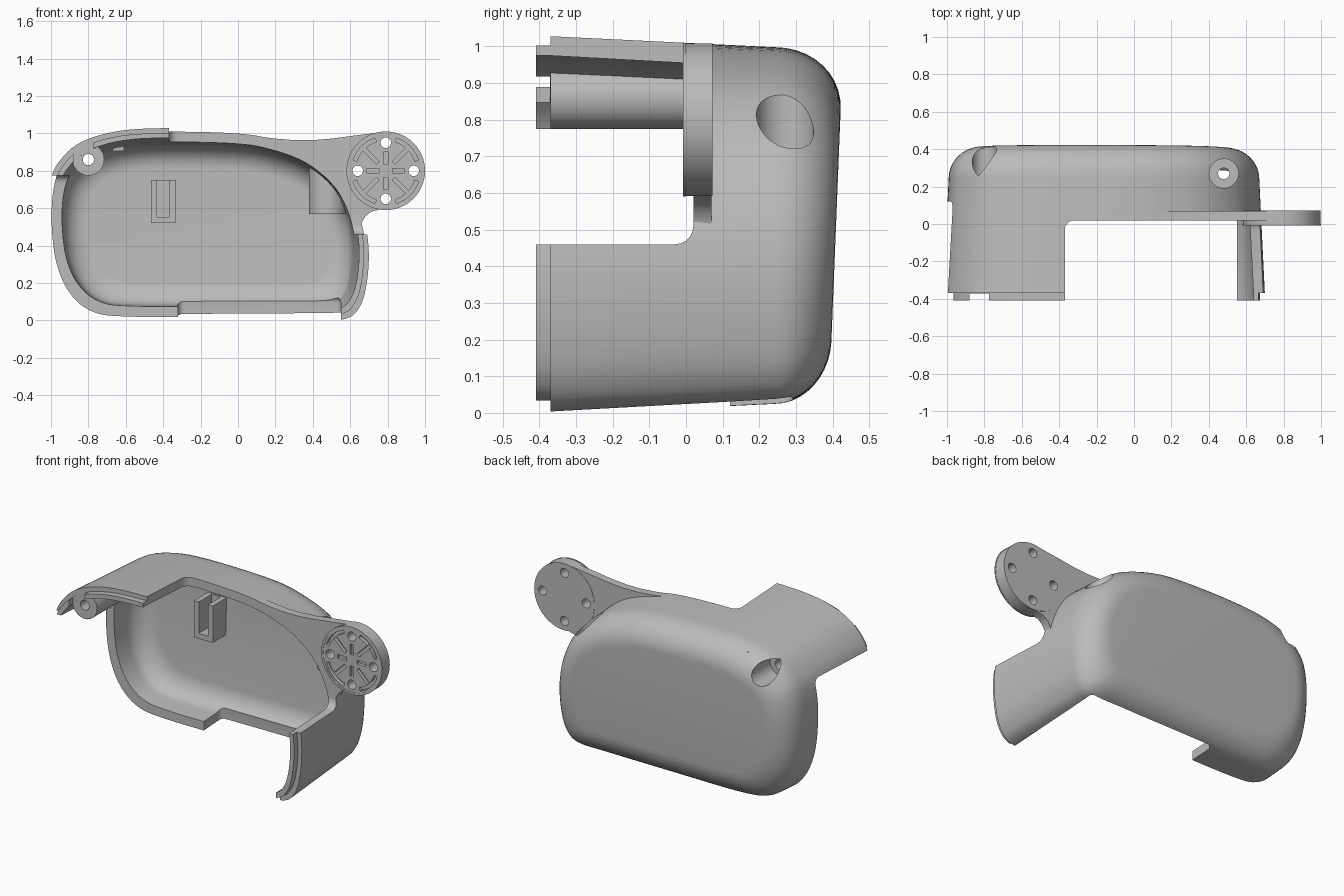
import bpy, bmesh
from math import sin, cos, pi, radians
from mathutils import Vector

if "Cube" in bpy.data.objects:
    bpy.data.objects.remove(bpy.data.objects["Cube"])

grey = bpy.data.materials.new("plain grey")
grey.use_nodes = True
grey.diffuse_color = (0.5, 0.5, 0.5, 1)
grey.node_tree.nodes["Principled BSDF"].inputs["Base Color"].default_value = (0.5, 0.5, 0.5, 1)


def make(name, bm):
    bmesh.ops.recalc_face_normals(bm, faces=bm.faces)
    mesh = bpy.data.meshes.new(name)
    bm.to_mesh(mesh)
    bm.free()
    mesh.materials.append(grey)
    ob = bpy.data.objects.new(name, mesh)
    bpy.context.scene.collection.objects.link(ob)
    return ob


def loft(name, rings):
    """Closed solid through equal-length rings of points."""
    bm = bmesh.new()
    loops = [[bm.verts.new(p) for p in ring] for ring in rings]
    n = len(loops[0])
    for a, b in zip(loops, loops[1:]):
        for i in range(n):
            j = (i + 1) % n
            bm.faces.new((a[i], a[j], b[j], b[i]))
    bm.faces.new(loops[0])
    bm.faces.new(loops[-1])
    return make(name, bm)


def prism(name, outline, y0, y1):
    return loft(name, [[(x, y, z) for x, z in outline] for y in (y0, y1)])


def box(name, x0, x1, y0, y1, z0, z1, bevel=0):
    ob = prism(name, [(x0, z0), (x1, z0), (x1, z1), (x0, z1)], y0, y1)
    if bevel:
        bm = bmesh.new()
        bm.from_mesh(ob.data)
        bmesh.ops.bevel(bm, geom=bm.edges[:], offset=bevel, segments=5,
                        profile=0.5, affect='EDGES')
        bm.to_mesh(ob.data)
        bm.free()
    return ob


def circle(x, z, r, n=48):
    return [(x + r * cos(2 * pi * i / n), z + r * sin(2 * pi * i / n)) for i in range(n)]


def post(name, x, y, r, z0, z1):
    return loft(name, [[(px, py, z) for px, py in circle(x, y, r)] for z in (z0, z1)])


def combine(target, others, op='DIFFERENCE'):
    """Apply booleans one by one and discard the helpers."""
    for other in others:
        other.hide_render = True
        mod = target.modifiers.new("cut", 'BOOLEAN')
        mod.operation, mod.solver, mod.object = op, 'EXACT', other
        deps = bpy.context.evaluated_depsgraph_get()
        mesh = bpy.data.meshes.new_from_object(target.evaluated_get(deps))
        target.modifiers.clear()
        target.data = mesh
        bpy.data.objects.remove(other)
    return target


def spline(points, steps=5, closed=True):
    """Smooth curve through the points."""
    pts = [Vector(p) for p in points]
    n, out = len(pts), []
    for i in range(n):
        a, b, c, d = (pts[(i + k) % n] for k in (-1, 0, 1, 2))
        for s in range(steps):
            t = s / steps
            out.append(0.5 * (2 * b + (c - a) * t + (2 * a - 5 * b + 4 * c - d) * t ** 2
                              + (3 * b - a - 3 * c + d) * t ** 3))
    return out


# Rounded housing outline
OUTLINE = spline([(-0.37, 1.01), (0, 1), (0.2, 0.965), (0.4, 0.885), (0.56, 0.745),
                  (0.645, 0.58), (0.68, 0.4), (0.672, 0.22), (0.635, 0.09), (0.555, 0.025),
                  (0.35, 0.018), (-0.1, 0.015), (-0.6, 0.015), (-0.79, 0.045),
                  (-0.91, 0.15), (-0.98, 0.32), (-1.003, 0.55), (-0.985, 0.74),
                  (-0.93, 0.85), (-0.82, 0.94), (-0.63, 0.995)])


def ring(y, inset, tilt=0):
    out = []
    for x, z in OUTLINE:
        px = -0.16 + (x + 0.16) * (1 - inset / 0.845)
        pz = 0.512 + (z - 0.512) * (1 - inset / 0.5)
        out.append((px, y + 0.04 * (pz - 0.6) * tilt, pz))
    return out


def rounded_back(y, inset, r, n=10):
    angles = [pi / 2 * i / n for i in range(n + 1)]
    return [ring(y + r * sin(a), inset + r * (1 - cos(a)), sin(a)) for a in angles]


def cavity(name):
    return loft(name, [ring(-0.6, 0.03), ring(-0.37, 0.035)] + rounded_back(0.23, 0.068, 0.13))


# Housing shell with stepped front lip
shell = loft("housing_shell", [ring(-0.41, 0.008), ring(-0.37, 0.008), ring(-0.37, -0.018)]
             + rounded_back(0.243, 0.012, 0.17))

# Hollow interior leaving the two screw bosses solid
hollow = combine(cavity("hollow"), [
    prism("boss", circle(-0.8, 0.86, 0.085), -0.37, 0.6),
    post("boss", 0.48, 0.27, 0.1, 0.57, 1.2)])
combine(shell, [hollow])

# Open front and bottom edges, lip gap, screw holes and counterbores
combine(shell, [
    box("cut", -0.37, 1.3, -0.7, 0.02, 0.46, 1.4, 0.05),
    box("cut", -1.3, 0.54, -0.7, 0.12, -0.3, 0.775, 0.04),
    box("cut", -0.32, 0.55, -0.7, 0.29, -0.3, 0.125, 0.03),
    box("cut", -0.88, -0.775, -0.5, -0.371, 0.7, 1.2),
    prism("cut", circle(-0.8, 0.86, 0.03), -0.6, 0.6),
    prism("cut", circle(-0.8, 0.86, 0.065), 0.22, 0.6),
    post("cut", 0.48, 0.27, 0.03, 0.4, 1.2),
    post("cut", 0.48, 0.27, 0.078, 0.66, 1.2)])

# Mounting arm and round mounting pad
CX, CZ, R = 0.79, 0.8, 0.208
arm = prism("mounting_arm", [
    (0.0, 0.99), (0.1, 0.985), (0.2, 0.972), (0.3, 0.964), (0.4, 0.964), (0.5, 0.972),
    (0.62, 0.988), (0.75, 1.004), (CX, CZ), (0.76, 0.594), (0.71, 0.58), (0.68, 0.555),
    (0.66, 0.52), (0.655, 0.48), (0.55, 0.47), (0.4, 0.7), (0.0, 0.9)], 0.02, 0.07)
combine(arm, [prism("pad", circle(CX, CZ, R, 72), -0.006, 0.072)], 'UNION')
combine(arm, [cavity("hollow")])


def turned(points, angle):
    c, s = cos(angle), sin(angle)
    return [(CX + u * c - v * s, CZ + u * s + v * c) for u, v in points]


def bar(r0, r1, w):
    return [(r0, -w), (r1, -w), (r1, w), (r0, w)]


def arc(r0, r1, half):
    angles = [half * (i / 6 - 1) for i in range(13)]
    return ([(r0 * cos(a), r0 * sin(a)) for a in angles]
            + [(r1 * cos(a), r1 * sin(a)) for a in reversed(angles)])


# Four bolt holes and the shallow groove pattern of the pad
for k in range(4):
    square, diagonal = k * pi / 2, k * pi / 2 + pi / 4
    hole = turned([(0.15, 0)], square)[0]
    combine(arm, [
        prism("hole", circle(*hole, 0.028, 32), -0.2, 0.2),
        prism("groove", turned(bar(0.035, 0.1, 0.012), square), -0.2, 0.014),
        prism("groove", turned(bar(0.06, 0.17, 0.011), diagonal), -0.2, 0.015),
        prism("groove", turned(arc(0.163, 0.184, radians(27)), diagonal), -0.2, 0.016)])

# Thin rim around the pad front
rim = prism("pad_rim", circle(CX, CZ, R + 0.002, 72), -0.008, 0)
combine(rim, [prism("cut", circle(CX, CZ, R - 0.012, 72), -0.2, 0.2)])

# U-shaped clip on the inner back wall
clip = box("cable_clip", -0.465, -0.335, 0.23, 0.37, 0.52, 0.75)
combine(clip, [box("slot", -0.432, -0.368, 0.1, 0.355, 0.553, 0.9)])

# Small locating rib under the roof
rib = box("locating_rib", -0.67, -0.61, 0.15, 0.34, 0.905, 0.95)

for ob in (shell, arm, rim, clip, rib):
    bpy.ops.object.select_all(action='DESELECT')
    ob.select_set(True)
    bpy.context.view_layer.objects.active = ob
    bpy.ops.object.shade_smooth_by_angle(angle=radians(30))
